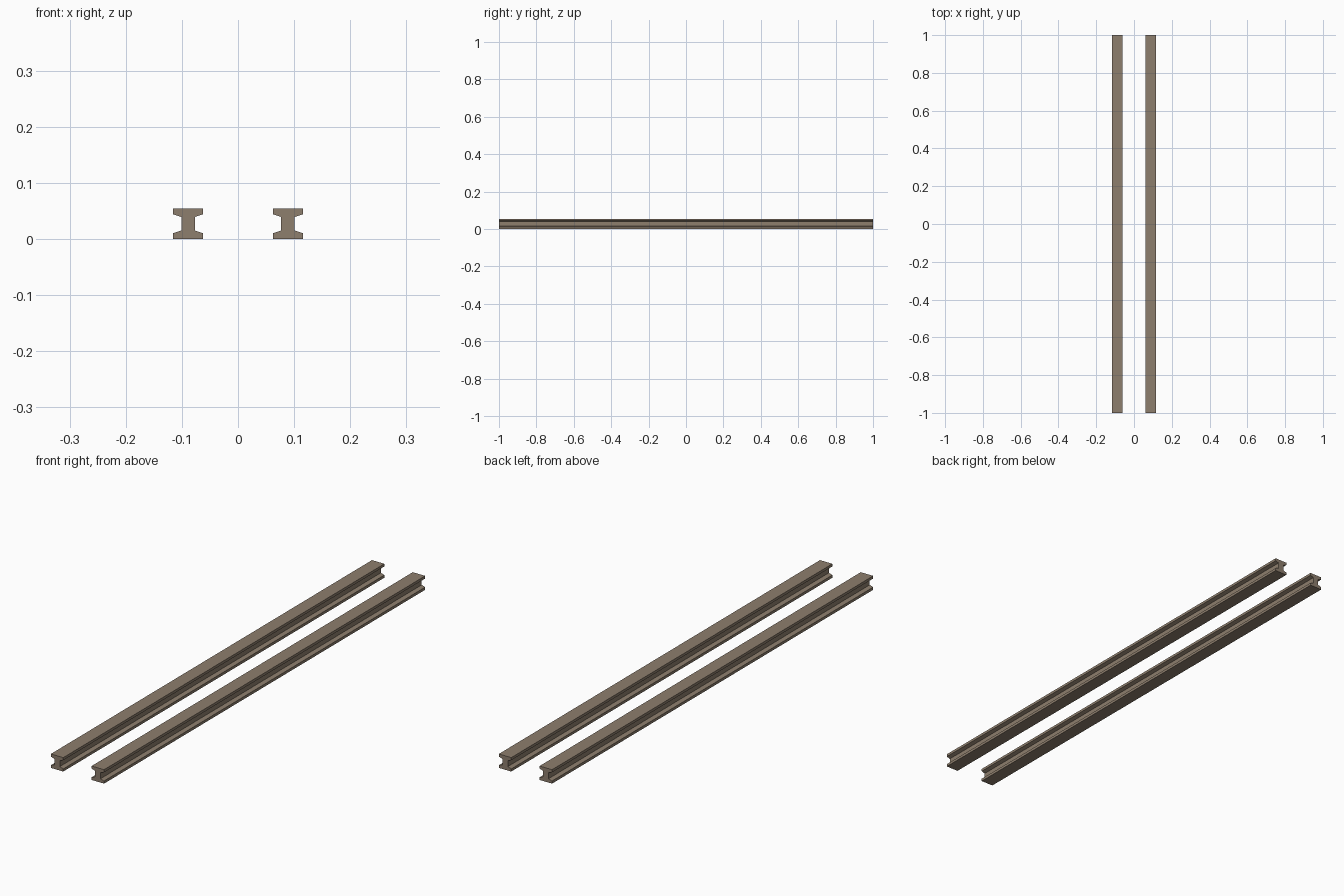
import bpy
import bmesh

if "Cube" in bpy.data.objects:
    bpy.data.objects.remove(bpy.data.objects["Cube"])

LENGTH = 2.0
HEIGHT = 0.055
CENTRE_X = 0.089

# One flat brown-grey metal colour
metal = bpy.data.materials.new("brown grey metal")
metal.diffuse_color = (0.27, 0.21, 0.155, 1.0)
metal.use_nodes = True
metal.node_tree.nodes["Principled BSDF"].inputs["Base Color"].default_value = metal.diffuse_color

# Quarter of the I-section: (half width, height) up the right side of the lower half
FLANGE, WEB = 0.027, 0.012
lower = [(FLANGE, 0.0), (FLANGE, 0.0105), (WEB, 0.0155)]
right = lower + [(x, HEIGHT - z) for x, z in reversed(lower)]
section = right + [(-x, z) for x, z in reversed(right)]


def make_beam(name, centre_x):
    """Extrude the I-section along y."""
    bm = bmesh.new()
    verts = [bm.verts.new((x, -LENGTH / 2, z)) for x, z in section]
    face = bm.faces.new(verts)
    result = bmesh.ops.extrude_face_region(bm, geom=[face], use_keep_orig=True)
    moved = [g for g in result["geom"] if isinstance(g, bmesh.types.BMVert)]
    bmesh.ops.translate(bm, verts=moved, vec=(0, LENGTH, 0))
    bmesh.ops.recalc_face_normals(bm, faces=bm.faces)
    mesh = bpy.data.meshes.new(name)
    bm.to_mesh(mesh)
    bm.free()
    mesh.materials.append(metal)
    beam = bpy.data.objects.new(name, mesh)
    beam.location.x = centre_x
    bpy.context.collection.objects.link(beam)


# Pair of parallel rails
make_beam("left_beam", -CENTRE_X)
make_beam("right_beam", CENTRE_X)
